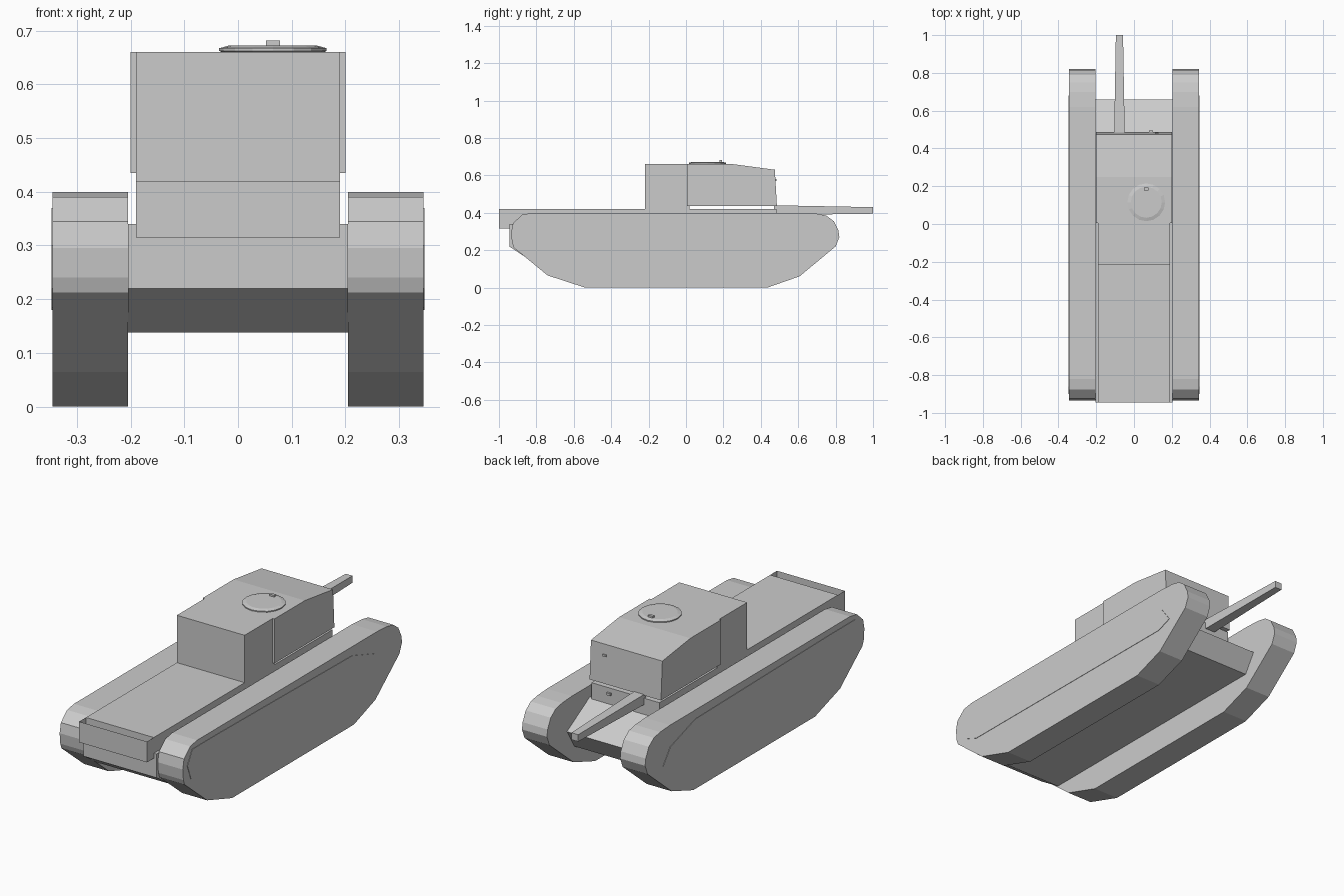
import bpy, bmesh, math

if "Cube" in bpy.data.objects:
    bpy.data.objects.remove(bpy.data.objects["Cube"])


def mesh_object(name, verts, faces, fix_normals=True):
    mesh = bpy.data.meshes.new(name)
    mesh.from_pydata(verts, [], faces)
    if fix_normals:
        bm = bmesh.new()
        bm.from_mesh(mesh)
        bmesh.ops.recalc_face_normals(bm, faces=bm.faces)
        bm.to_mesh(mesh)
        bm.free()
    obj = bpy.data.objects.new(name, mesh)
    bpy.context.collection.objects.link(obj)
    return obj


def loft(name, sections):
    """Joins equal-length rings of points and caps both ends."""
    n = len(sections[0])
    verts = [p for ring in sections for p in ring]
    faces = [tuple(range(n)), tuple(range(len(verts) - n, len(verts)))]
    for s in range(len(sections) - 1):
        a, b = s * n, (s + 1) * n
        for i in range(n):
            j = (i + 1) % n
            faces.append((a + i, a + j, b + j, b + i))
    return mesh_object(name, verts, faces)


def side_profile(name, points, x0, x1):
    """Extrudes a (y, z) outline across x."""
    return loft(name, [[(x, y, z) for y, z in points] for x in (x0, x1)])


def box(name, x0, x1, y0, y1, z0, z1):
    return side_profile(name, [(y0, z0), (y1, z0), (y1, z1), (y0, z1)], x0, x1)


def rect(cx, y, z0, z1, half):
    return [(cx - half, y, z0), (cx + half, y, z0), (cx + half, y, z1), (cx - half, y, z1)]


# Track units and thin side panels, one per side
track = [(-.54, 0), (.435, 0), (.607, .06), (.80, .22), (.82, .27), (.815, .305),
         (.79, .355), (.75, .385), (.70, .395), (.62, .40), (-.82, .40), (-.875, .39),
         (-.925, .345), (-.935, .295), (-.93, .24), (-.92, .213), (-.74, .065)]
panel = [(-.78, .185), (.60, .18), (.68, .21), (.62, .29), (.42, .355),
         (-.66, .37), (-.86, .37), (-.90, .30), (-.87, .22)]
for side, label in ((-1, "left"), (1, "right")):
    side_profile(label + "_track", track, side * .205, side * .345)
    side_profile(label + "_side_panel", panel, side * .34, side * .347)

# Lower hull between the tracks, with sloped nose
side_profile("lower_hull", [(-.945, .22), (-.82, .138), (.60, .138), (.66, .235),
                            (.48, .34), (-.945, .34)], -.205, .205)

# Upper hull deck
box("hull_deck", -.19, .19, -.945, .484, .22, .42)

# Rear overhang: thin plates, open above and below
mesh_object("rear_plates",
            [(x, y, z) for z in (.315, .42)
             for x, y in ((-.19, -.945), (-.19, -1), (.19, -1), (.19, -.945))],
            [(0, 1, 5, 4), (1, 2, 6, 5), (2, 3, 7, 6)], fix_normals=False)

# Superstructure: narrow rear part and wider front part
box("cabin_rear", -.19, .19, -.218, .02, .40, .66)
side_profile("cabin_front", [(.005, .435), (.486, .435), (.475, .63), (.25, .66), (.005, .66)],
             -.2, .2)

# Gun barrel, square and slightly tapered
loft("gun_barrel", [rect(-.077, .47, .388, .44, .028), rect(-.077, 1, .395, .43, .019)])

# Round roof hatch with a bevelled rim
N = 16
rings = []
for r, z in ((.085, .655), (.1, .662), (.1, .667), (.082, .672)):
    rings.append([(.065 + r * math.cos(2 * math.pi * i / N),
                   .115 + r * math.sin(2 * math.pi * i / N), z) for i in range(N)])
loft("roof_hatch", rings)
box("hatch_periscope", .052, .078, .178, .192, .668, .681)

# Small front fittings
box("front_vision_slit", .11, .13, .47, .484, .57, .58)
box("front_machine_gun", .08, .10, .47, .494, .385, .397)
